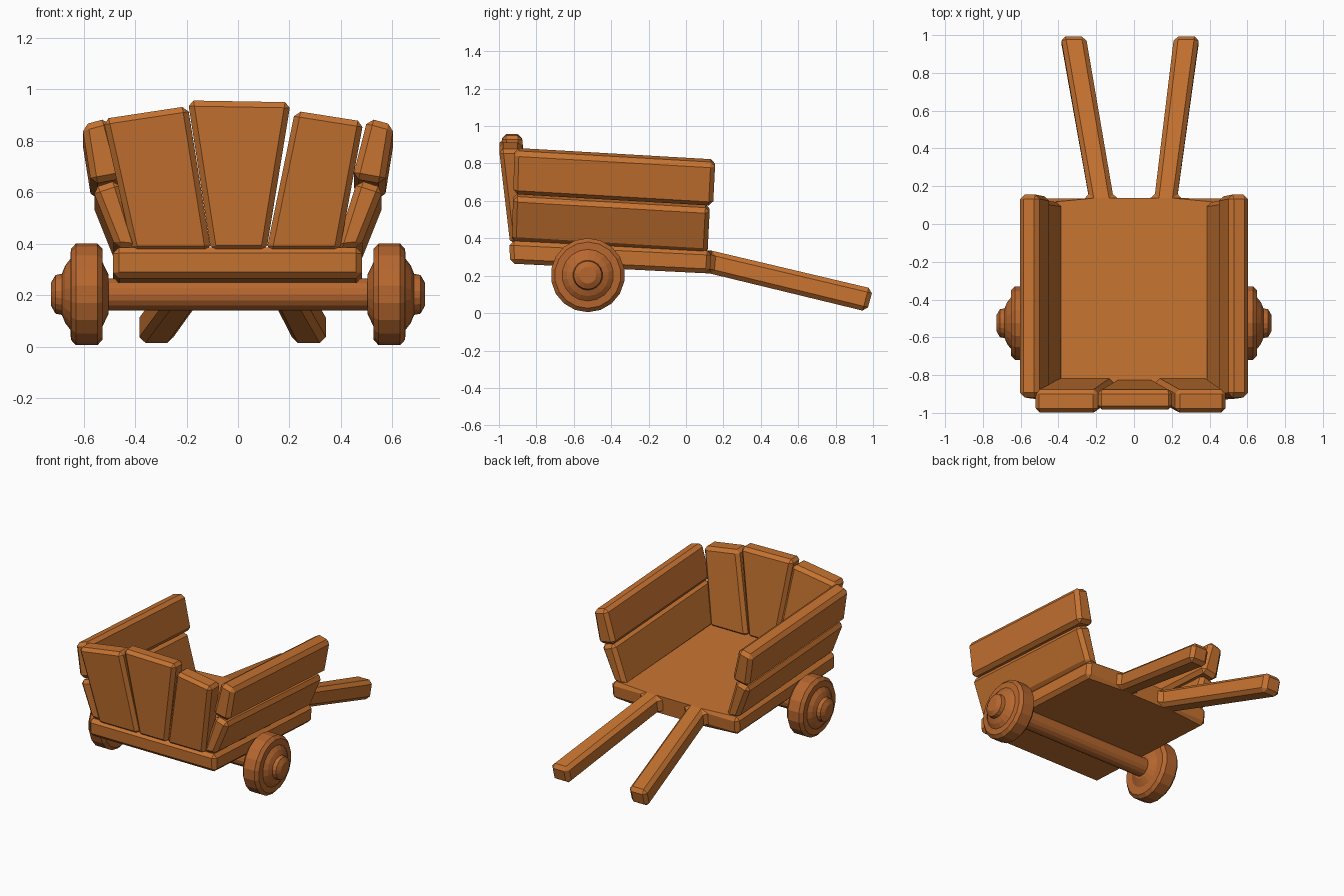
import bpy, bmesh, math

if "Cube" in bpy.data.objects:
    bpy.data.objects.remove(bpy.data.objects["Cube"])

def material(name, rgb):
    m = bpy.data.materials.new(name)
    m.diffuse_color = (*rgb, 1)
    m.use_nodes = True
    m.node_tree.nodes["Principled BSDF"].inputs["Base Color"].default_value = m.diffuse_color
    return m

wood = material("warm wood", (0.56, 0.17, 0.03))
wheel_wood = material("wheel wood", (0.47, 0.135, 0.028))

def finish(name, bm, mat, bevel=0):
    bmesh.ops.recalc_face_normals(bm, faces=bm.faces[:])
    me = bpy.data.meshes.new(name)
    bm.to_mesh(me)
    bm.free()
    me.materials.append(mat)
    ob = bpy.data.objects.new(name, me)
    bpy.context.collection.objects.link(ob)
    if bevel:
        b = ob.modifiers.new("bevel", 'BEVEL')
        b.width = bevel
        b.segments = 1
        b.limit_method = 'ANGLE'
        b.angle_limit = math.radians(35)
    return ob

def loft(name, end_a, end_b, bevel):
    """Solid between two matching rings of 3D points."""
    bm = bmesh.new()
    a = [bm.verts.new(p) for p in end_a]
    b = [bm.verts.new(p) for p in end_b]
    n = len(a)
    bm.faces.new(a)
    bm.faces.new(b[::-1])
    for i in range(n):
        bm.faces.new((a[i], b[i], b[(i + 1) % n], a[(i + 1) % n]))
    return finish(name, bm, wood, bevel)

# bed and the two splayed handles, one continuous solid
bm = bmesh.new()
def section(y, z, xs, dy):
    return ([bm.verts.new((x, y, z)) for x in xs],
            [bm.verts.new((x, y + dy, z - 0.122)) for x in xs])
ft, fb = section(-0.945, 0.387, (-0.487, 0.483), 0.005)
rt, rb = section(0.137, 0.334, (-0.487, -0.237, -0.108, 0.108, 0.228, 0.483), -0.01)
tt, tb = section(1.0, 0.13, (-0.388, -0.255, 0.212, 0.345), -0.033)
for f, r, t in ((ft, rt, tt), (fb, rb, tb)):
    bm.faces.new(f + r[::-1])
    bm.faces.new((r[1], r[2], t[1], t[0]))
    bm.faces.new((r[3], r[4], t[3], t[2]))
rim_t = [ft[0], rt[0], rt[1], tt[0], tt[1], rt[2], rt[3], tt[2], tt[3], rt[4], rt[5], ft[1]]
rim_b = [fb[0], rb[0], rb[1], tb[0], tb[1], rb[2], rb[3], tb[2], tb[3], rb[4], rb[5], fb[1]]
for i in range(len(rim_t)):
    j = (i + 1) % len(rim_t)
    bm.faces.new((rim_t[i], rim_t[j], rim_b[j], rim_b[i]))
finish("bed_and_handles", bm, wood, 0.024)

# side planks: cross-sections (x, z) at the front end, falling toward the rear
planks = {
    "lower": ([(0.378, 0.375), (0.475, 0.385), (0.568, 0.617), (0.465, 0.65)], 0.14),
    "upper": ([(0.445, 0.655), (0.570, 0.632), (0.607, 0.862), (0.505, 0.89)], 0.157),
}
for side, s in (("left", -1), ("right", 1)):
    for level, (prof, y1) in planks.items():
        loft(f"{side}_{level}_plank",
             [(s * x, -0.925 + (z - 0.6) * 0.03, z) for x, z in prof],
             [(s * x, y1 + (z - 0.88) * 0.05, z - 0.062) for x, z in prof], 0.024)

# three flared boards leaning outward: bottom x pair, top (x, z) pair, y shift
boards = {
    "left_end_board": ((-0.41, -0.105), ((-0.525, 0.885), (-0.195, 0.935)), 0.0),
    "middle_end_board": ((-0.105, 0.11), ((-0.195, 0.957), (0.205, 0.95)), 0.015),
    "right_end_board": ((0.11, 0.395), ((0.222, 0.917), (0.488, 0.875)), 0.0),
}
for name, ((b0, b1), ((x0, z0), (x1, z1)), sh) in boards.items():
    def ring(yb, yt, dz):
        return [(b0, yb, 0.37), (b1, yb, 0.37), (x1, yt, z1 + dz), (x0, yt, z0 + dz)]
    loft(name, ring(-0.94, -1.0 + sh, 0), ring(-0.815 - sh * 0.6, -0.878, 0), 0.022)

def turned(name, prof, sides, mat):
    """Lathe (x, radius) pairs around the axle line."""
    bm = bmesh.new()
    rings = []
    for x, r in prof:
        rings.append([bm.verts.new((x, -0.525 + r * math.sin(2 * math.pi * i / sides),
                                    0.203 + r * math.cos(2 * math.pi * i / sides)))
                      for i in range(sides)])
    for a, b in zip(rings, rings[1:]):
        for i in range(sides):
            j = (i + 1) % sides
            bm.faces.new((a[i], a[j], b[j], b[i]))
    bm.faces.new(rings[0])
    bm.faces.new(rings[-1])
    return finish(name, bm, mat)

# axle and wheels with stepped hubs
turned("axle", [(-0.52, 0.062), (0.52, 0.062)], 16, wheel_wood)
wheel = [(0.503, 0.075), (0.527, 0.125), (0.527, 0.177), (0.547, 0.198), (0.63, 0.198),
         (0.65, 0.177), (0.652, 0.138), (0.672, 0.112), (0.685, 0.08), (0.71, 0.075), (0.727, 0.045)]
for side, s in (("left", -1), ("right", 1)):
    turned(f"{side}_wheel", [(s * x, r) for x, r in wheel], 18, wheel_wood)
